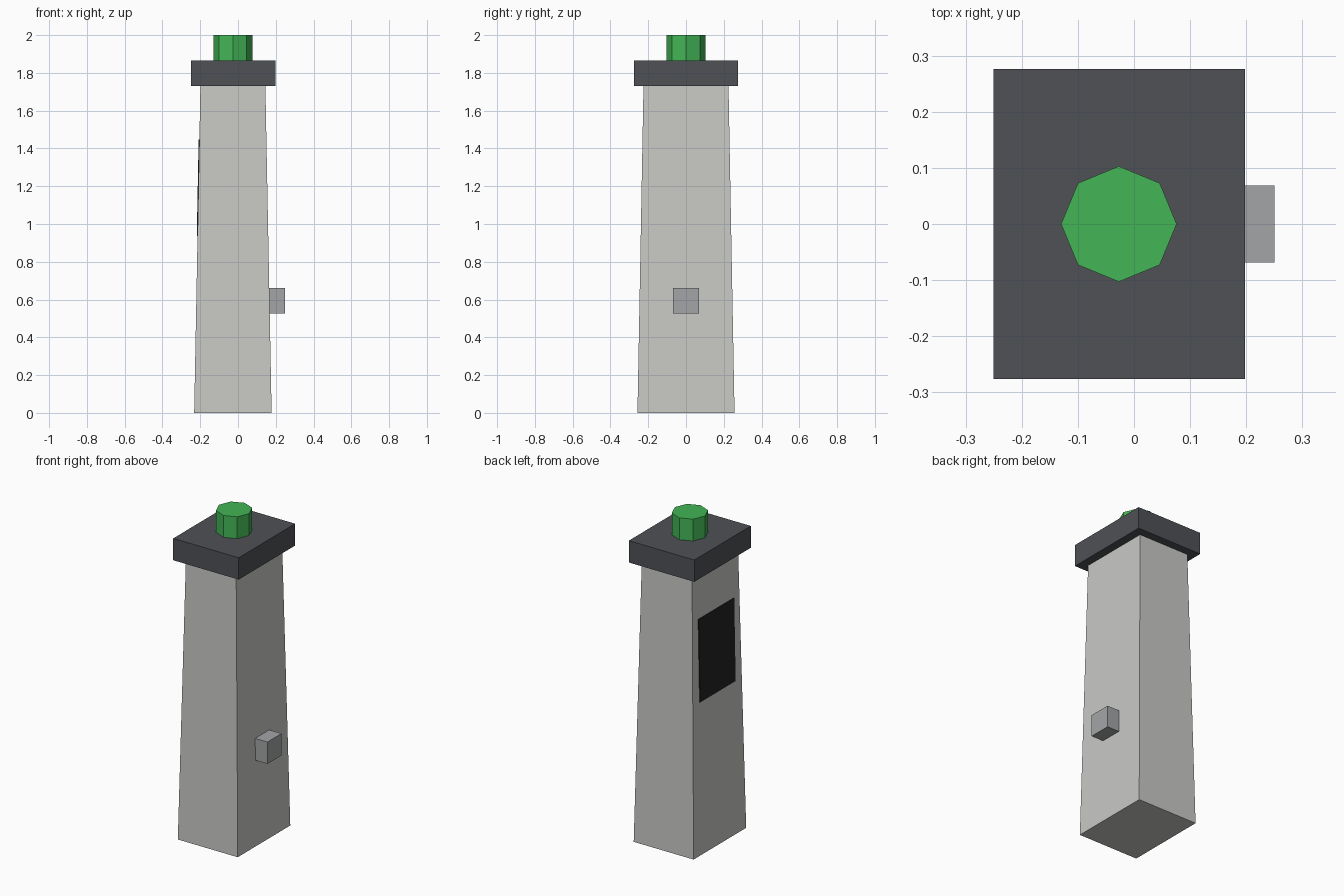
import bpy
import bmesh

cube = bpy.data.objects.get("Cube")
if cube:
    bpy.data.objects.remove(cube, do_unlink=True)

AXIS_X = -0.027                    # tower axis
BODY_TOP = 1.73
BASE, TOP = (0.205, 0.257), (0.172, 0.225)   # half widths of the shaft


def material(name, hex_colour):
    """Flat material from an sRGB hex colour."""
    channels = [int(hex_colour[i:i + 2], 16) / 255 for i in (0, 2, 4)]
    linear = [c / 12.92 if c < 0.04 else ((c + 0.055) / 1.055) ** 2.4 for c in channels]
    mat = bpy.data.materials.new(name)
    mat.use_nodes = True
    mat.diffuse_color = (*linear, 1)
    mat.node_tree.nodes["Principled BSDF"].inputs["Base Color"].default_value = (*linear, 1)
    return mat


def finish(name, bm, mat):
    bmesh.ops.recalc_face_normals(bm, faces=bm.faces)
    mesh = bpy.data.meshes.new(name)
    bm.to_mesh(mesh)
    bm.free()
    mesh.materials.append(mat)
    obj = bpy.data.objects.new(name, mesh)
    bpy.context.collection.objects.link(obj)
    return obj


def block(name, mat, x, y, z, shape=None):
    """Box between (min, max) pairs; shape may move each corner."""
    bm = bmesh.new()
    bmesh.ops.create_cube(bm, size=1)
    for v in bm.verts:
        v.co = [pair[c > 0] for pair, c in zip((x, y, z), v.co)]
        if shape:
            shape(v.co)
    return finish(name, bm, mat)


def half_width(z, axis):
    return BASE[axis] + (TOP[axis] - BASE[axis]) * z / BODY_TOP


def taper(co):
    co.x = AXIS_X + co.x * half_width(co.z, 0)
    co.y *= half_width(co.z, 1)


def lean_on_shaft(co):
    co.x += AXIS_X - half_width(co.z, 0)


stone = material("pale stone", "c9cac6")
slate = material("dark slate", "4e5156")
green = material("green", "43b556")
grey = material("mid grey", "a2a5a6")
black = material("black", "222222")

# Tapered shaft and overhanging cap
block("shaft", stone, (-1, 1), (-1, 1), (0, BODY_TOP), taper)
block("cap", slate, (-0.25, 0.198), (-0.276, 0.276), (BODY_TOP, 1.865))

# Small block on the left side, dark panel on the right side
block("side_block", grey, (0.11, 0.25), (-0.069, 0.069), (0.525, 0.66))
block("panel", black, (-0.004, 0.004), (-0.174, 0.174), (0.936, 1.447), lean_on_shaft)

# Eight-sided lamp on top of the cap
bm = bmesh.new()
bmesh.ops.create_cone(bm, cap_ends=True, segments=8, radius1=0.103, radius2=0.103, depth=0.135)
bmesh.ops.translate(bm, verts=bm.verts, vec=(AXIS_X, 0, 1.9325))
finish("lamp", bm, green)
